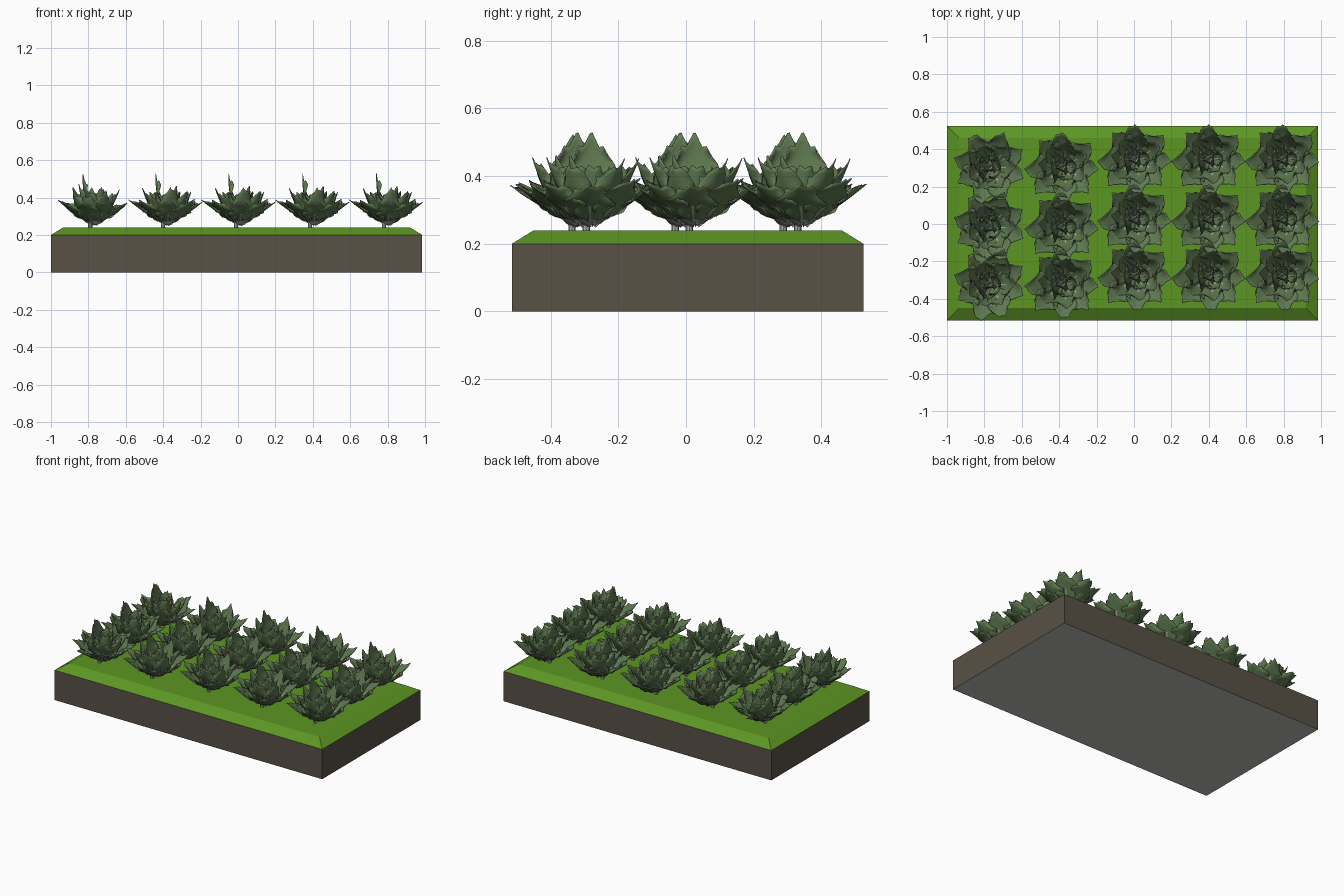
import bpy, bmesh, math, random
from mathutils import Vector

if "Cube" in bpy.data.objects:
    bpy.data.objects.remove(bpy.data.objects["Cube"])

def mat(name, rgb):
    m = bpy.data.materials.new(name)
    m.diffuse_color = (*rgb, 1)
    m.use_nodes = True
    m.node_tree.nodes["Principled BSDF"].inputs["Base Color"].default_value = m.diffuse_color
    return m

SOIL = mat("brown soil", (0.098, 0.082, 0.060))
GRASS = mat("bright green", (0.107, 0.305, 0.017))
UNDER = mat("pale grey underside", (0.50, 0.50, 0.48))
LEAF = mat("grey green leaf", (0.112, 0.19, 0.080))
RIB = mat("pale rib", (0.42, 0.44, 0.40))

def new_object(name, bm, mats):
    me = bpy.data.meshes.new(name)
    bm.to_mesh(me)
    bm.free()
    for m in mats:
        me.materials.append(m)
    ob = bpy.data.objects.new(name, me)
    bpy.context.collection.objects.link(ob)
    return ob

# Garden bed: soil block with a sloped green top
bm = bmesh.new()
x0, x1, y0, y1, inset = -1.0, 0.985, -0.515, 0.525, 0.065
rings = []
for z, d in ((0, 0), (0.2, 0), (0.24, inset)):
    rings.append([bm.verts.new((x, y, z)) for x, y in
                  ((x0 + d, y0 + d), (x1 - d, y0 + d), (x1 - d, y1 - d), (x0 + d, y1 - d))])
for k in range(2):
    for i in range(4):
        j = (i + 1) % 4
        f = bm.faces.new((rings[k][i], rings[k][j], rings[k + 1][j], rings[k + 1][i]))
        f.material_index = k
bm.faces.new(rings[2]).material_index = 1
bm.faces.new(rings[0][::-1]).material_index = 2
new_object("garden_bed", bm, (SOIL, GRASS, UNDER))

ACROSS = (-1, -0.8, -0.5, -0.07, 0.07, 0.5, 0.8, 1)
ROWS = 14

def add_leaf(bm, angle, p0, p1, p2, width, cup, rng):
    """Lobed, cupped leaf along a curved (radius, height) path."""
    p0, p1, p2 = Vector(p0), Vector(p1), Vector(p2)
    out = Vector((math.cos(angle), math.sin(angle), 0))
    side = Vector((-out.y, out.x, 0))
    phase = rng.uniform(0, 6.28)
    grid = []
    for i in range(ROWS + 1):
        row = []
        for t in ACROSS:
            # rounded tip with lobes
            s = i / ROWS
            u = s * (1 - 0.20 * t * t + 0.05 * math.cos(7 * t + phase) * s)
            p = p0 * (1 - u) ** 2 + p1 * 2 * u * (1 - u) + p2 * u * u
            d = (p1 - p0) * (1 - u) + (p2 - p1) * u
            n = Vector((-d.y, d.x)).normalized()
            lobe = 1 + 0.13 * math.sin(s * 17 + phase + (1.5 if t > 0 else 0)) * abs(t)
            w = width * (0.10 + 0.90 * min(1, s * 1.45) ** 1.2) * lobe
            w *= 1 - 0.35 * max(0, s - 0.7) / 0.3
            lift = cup * t * t * s + 0.007 * t * t * math.sin(s * 13 + phase + t)
            q = p + n * lift
            row.append(bm.verts.new(out * q.x + side * (w * t) + Vector((0, 0, q.y))))
        grid.append(row)
    for i in range(ROWS):
        for j in range(len(ACROSS) - 1):
            f = bm.faces.new((grid[i][j], grid[i + 1][j], grid[i + 1][j + 1], grid[i][j + 1]))
            f.smooth = True
            # pale stalk and lower midrib
            f.material_index = 1 if i < 3 or (j == 3 and i < 8) else 0

def plant_mesh(name, seed, turn):
    rng = random.Random(seed)
    bm = bmesh.new()
    r = rng.uniform
    # outer spreading leaves
    for k in range(8):
        a = turn + k * math.tau / 8 + r(-0.1, 0.1)
        add_leaf(bm, a, (0.008, 0.02), (0.09, 0.06), (0.195 + r(-0.015, 0.01), 0.138 + r(-0.015, 0.015)),
                 0.072, 0.018, rng)
    # middle leaves
    for k in range(7):
        a = turn + 0.4 + k * math.tau / 7 + r(-0.15, 0.15)
        add_leaf(bm, a, (0.006, 0.03), (0.085, 0.07), (0.135 + r(-0.015, 0.015), 0.19 + r(-0.02, 0.02)),
                 0.062, 0.02, rng)
    # upright heart leaves
    for k in range(5):
        a = turn + 0.2 + k * math.tau / 5 + r(-0.2, 0.2)
        add_leaf(bm, a, (0.004, 0.04), (0.06, 0.09), (0.065 + r(-0.015, 0.015), 0.205 + r(-0.02, 0.02)),
                 0.052, 0.025, rng)
    # tall back leaf
    add_leaf(bm, math.pi + turn * 0.3, (0.005, 0.05), (0.06, 0.13), (0.06, 0.28), 0.075, 0.02, rng)
    # curled core
    for k in range(3):
        add_leaf(bm, turn + k * 2.1, (0.002, 0.04), (0.035, 0.10), (0.012, 0.18), 0.036, 0.015, rng)
    bmesh.ops.translate(bm, verts=bm.verts, vec=(0.02, 0.015, 0))
    ob = new_object(name, bm, (LEAF, RIB))
    return ob

def add_thickness(ob):
    m = ob.modifiers.new("leaf thickness", "SOLIDIFY")
    m.thickness = 0.003
    m.offset = 0
    m.material_offset_rim = 1

# Plants in five columns and three rows
variants = [plant_mesh("leafy_head_a", 4, 0.0), plant_mesh("leafy_head_b", 9, 0.5)]
sources = [v.data for v in variants]
for v in variants:
    bpy.data.objects.remove(v)
for c, x in enumerate((-0.79, -0.40, -0.01, 0.385, 0.78)):
    for row, y in enumerate((-0.295, 0.01, 0.33)):
        if c < 2:
            y -= 0.042
        head = bpy.data.objects.new("leafy_head", sources[1 if c == 0 else 0])
        bpy.context.collection.objects.link(head)
        head.location = (x, y, 0.235)
        add_thickness(head)
        bm = bmesh.new()
        bmesh.ops.create_cone(bm, cap_ends=True, segments=8, radius1=0.011, radius2=0.011, depth=0.06)
        stem = new_object("stem", bm, (RIB,))
        stem.location = (x, y, 0.255)
